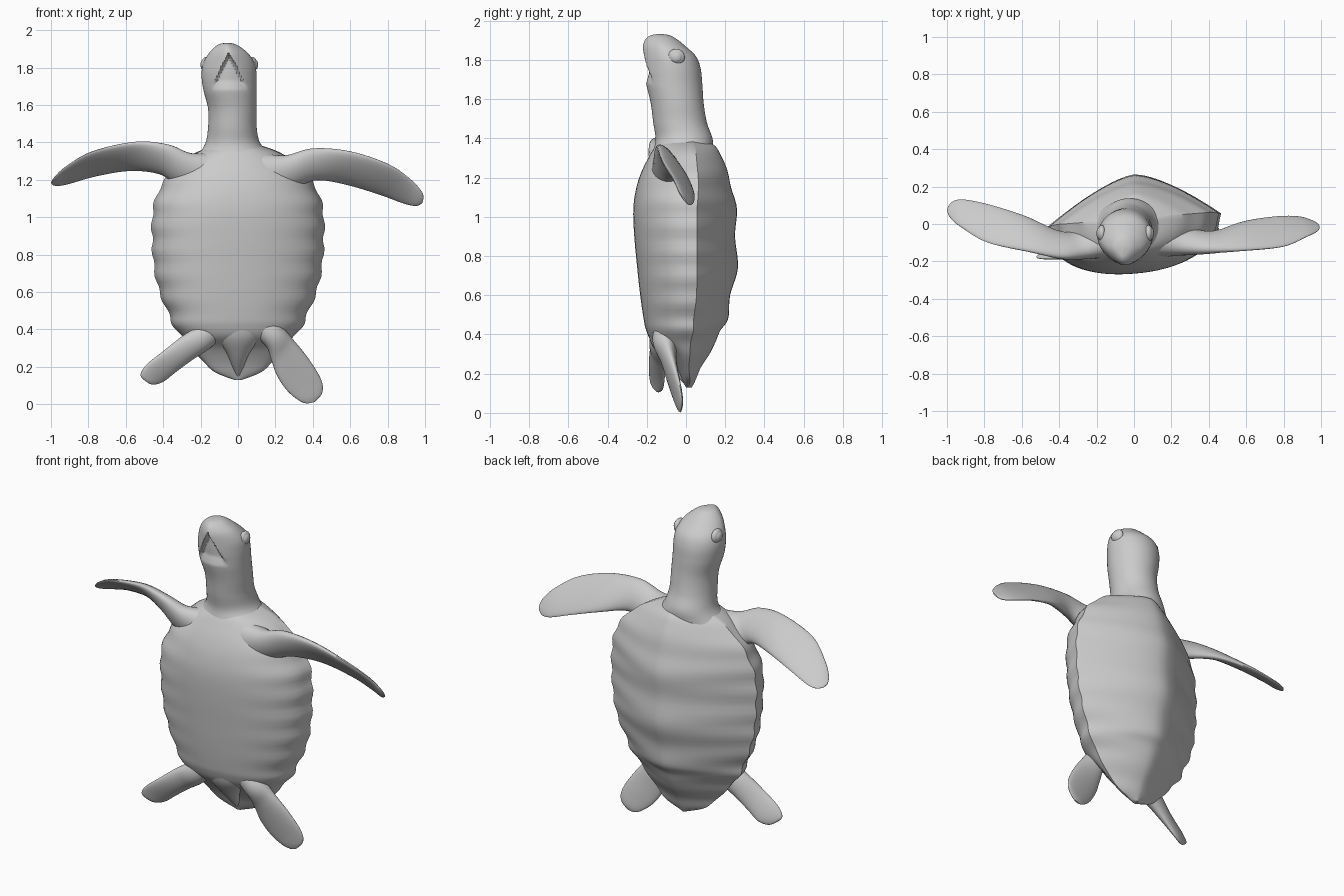
import bpy, bmesh, math
from mathutils import Vector

skin = bpy.data.materials.new("turtle grey")
skin.diffuse_color = (0.6, 0.6, 0.6, 1)


def spline(rows, steps):
    """Smoothly resample a short table of stations (Catmull-Rom)."""
    rows = [Vector(r) for r in rows]
    out = []
    for i in range(len(rows) - 1):
        a, b, c, d = rows[max(i - 1, 0)], rows[i], rows[i + 1], rows[min(i + 2, len(rows) - 1)]
        for k in range(steps):
            t = k / steps
            out.append(0.5 * (2 * b + (c - a) * t + (2 * a - 5 * b + 4 * c - d) * t * t
                              + (3 * b - a - 3 * c + d) * t ** 3))
    return out + [rows[-1]]


def finish(obj, angle=50):
    obj.data.materials.append(skin)
    bpy.ops.object.select_all(action='DESELECT')
    obj.select_set(True)
    bpy.context.view_layer.objects.active = obj
    bpy.ops.object.shade_smooth_by_angle(angle=math.radians(angle))


def loft(name, rings, angle=50):
    """Skin a list of equal-sized closed rings and cap both ends."""
    bm = bmesh.new()
    vs = [[bm.verts.new(p) for p in ring] for ring in rings]
    n = len(rings[0])
    for a, b in zip(vs, vs[1:]):
        for i in range(n):
            bm.faces.new((a[i], a[(i + 1) % n], b[(i + 1) % n], b[i]))
    bm.faces.new(vs[0])
    bm.faces.new(vs[-1])
    bmesh.ops.recalc_face_normals(bm, faces=bm.faces)
    mesh = bpy.data.meshes.new(name)
    bm.to_mesh(mesh)
    bm.free()
    obj = bpy.data.objects.new(name, mesh)
    bpy.context.collection.objects.link(obj)
    finish(obj, angle)


def spow(v, e):
    return math.copysign(abs(v) ** e, v)


# Shell and belly: z, half width, belly y, rim y, keel y
body = [(0.13, 0.02, 0.00, 0.015, 0.03), (0.17, 0.12, -0.02, 0.01, 0.05),
        (0.23, 0.19, -0.05, 0.00, 0.075), (0.30, 0.25, -0.10, 0.00, 0.12),
        (0.36, 0.30, -0.17, 0.00, 0.15), (0.42, 0.345, -0.20, 0.01, 0.175),
        (0.48, 0.37, -0.213, 0.01, 0.215), (0.60, 0.42, -0.23, 0.02, 0.225),
        (0.74, 0.45, -0.245, 0.02, 0.265), (0.90, 0.46, -0.26, 0.02, 0.25),
        (1.04, 0.455, -0.265, 0.02, 0.26), (1.15, 0.42, -0.25, 0.03, 0.23),
        (1.24, 0.36, -0.22, 0.03, 0.21), (1.31, 0.28, -0.185, 0.03, 0.18),
        (1.36, 0.19, -0.155, 0.03, 0.15), (1.39, 0.10, -0.12, 0.02, 0.10)]
rings = []
for z, w, belly, rim, keel in spline(body, 5):
    w += 0.006 * math.sin(z * 48) * min(1, w * 3)
    ring = []
    for i in range(72):
        a = 2 * math.pi * i / 72
        c, s = math.cos(a), math.sin(a)
        if s >= -1e-6:
            x, y = w * c, rim + (keel - rim) * (1 - abs(c) ** 1.5)
        else:
            x, y = 0.985 * w * spow(c, 0.9), rim - (rim - belly) * abs(s) ** 0.85
        ring.append((x, y + 0.08 * x, z))
    rings.append(ring)
loft("shell_and_belly", rings, 40)

# Neck and head: z, centre x, centre y, half width, half depth
neck = [(1.20, 0.00, -0.03, 0.28, 0.16), (1.29, -0.01, -0.03, 0.245, 0.155),
        (1.345, -0.02, -0.015, 0.185, 0.15), (1.40, -0.028, -0.01, 0.145, 0.145),
        (1.48, -0.03, -0.03, 0.13, 0.137), (1.58, -0.03, -0.045, 0.13, 0.135),
        (1.68, -0.043, -0.06, 0.142, 0.143), (1.76, -0.048, -0.068, 0.147, 0.142),
        (1.82, -0.048, -0.08, 0.138, 0.13), (1.87, -0.05, -0.105, 0.11, 0.103),
        (1.905, -0.055, -0.12, 0.075, 0.075), (1.925, -0.058, -0.125, 0.043, 0.045),
        (1.932, -0.058, -0.125, 0.008, 0.01)]
rings = []
for z, cx, cy, rx, ry in spline(neck, 9):
    beak = max(0, min(1, (z - 1.66) / 0.2))
    ring = []
    for i in range(96):
        a = 2 * math.pi * i / 96
        c, s = math.cos(a), math.sin(a)
        x, y = rx * c, ry * s
        if s < 0:
            # Narrow the snout to a point and set the lower jaw back below the mouth line
            x *= 1 - 0.28 * beak * abs(s) ** 2
            half = (1.875 - z) * 0.52
            if z > 1.68 and abs(x) < half:
                y += 0.02 * min(1, (half - abs(x)) / 0.012) * min(1, (z - 1.68) / 0.05)
            elif z > 1.72:
                y -= 0.012 * beak * abs(s) ** 3
        ring.append((cx + x, cy + y, z))
    rings.append(ring)
loft("neck_and_head", rings, 40)

# Eyes and their lids
for side, x in (("left", -0.172), ("right", 0.078)):
    for part, size, push in (("eyelid", 0.044, 0), ("eye", 0.031, 0.012)):
        bpy.ops.mesh.primitive_uv_sphere_add(
            segments=24, ring_count=12, radius=size,
            location=(x + math.copysign(push, x), -0.05, 1.815))
        eye = bpy.context.object
        eye.name = side + "_" + part
        eye.scale = (0.55, 1, 0.95)
        finish(eye)


def flipper(name, stations):
    """Blade through pairs of leading and trailing edge points plus thickness."""
    rings = []
    for row in spline(stations, 6):
        lead, trail, thick = Vector(row[0:3]), Vector(row[3:6]), row[6]
        rings.append((lead, trail, thick))
    out = []
    for k, (lead, trail, thick) in enumerate(rings):
        p, q = rings[max(k - 1, 0)], rings[min(k + 1, len(rings) - 1)]
        along = (q[0] + q[1]) - (p[0] + p[1])
        mid, half = (lead + trail) / 2, (lead - trail) / 2
        normal = along.cross(half).normalized() * thick
        out.append([mid + half * math.cos(2 * math.pi * i / 28)
                    + normal * math.sin(2 * math.pi * i / 28) for i in range(28)])
    loft(name, out, 60)


flipper("right_front_flipper", [
    (0.12, -0.12, 1.34, 0.18, -0.03, 1.08, 0.10),
    (0.25, -0.14, 1.325, 0.33, -0.05, 1.17, 0.065),
    (0.40, -0.145, 1.365, 0.43, -0.05, 1.20, 0.045),
    (0.60, -0.14, 1.35, 0.58, 0.01, 1.175, 0.030),
    (0.80, -0.12, 1.285, 0.76, 0.04, 1.12, 0.020),
    (0.92, -0.07, 1.205, 0.88, 0.04, 1.075, 0.014),
    (0.98, -0.04, 1.14, 0.95, 0.02, 1.06, 0.010),
    (0.993, -0.02, 1.105, 0.985, 0.0, 1.075, 0.004)])
flipper("left_front_flipper", [
    (-0.12, -0.12, 1.34, -0.18, -0.03, 1.08, 0.10),
    (-0.25, -0.165, 1.335, -0.33, -0.06, 1.18, 0.065),
    (-0.38, -0.18, 1.385, -0.42, -0.04, 1.235, 0.045),
    (-0.55, -0.15, 1.40, -0.58, 0.04, 1.25, 0.030),
    (-0.78, -0.10, 1.35, -0.76, 0.10, 1.22, 0.020),
    (-0.92, -0.02, 1.27, -0.90, 0.13, 1.18, 0.014),
    (-0.98, 0.03, 1.215, -0.96, 0.125, 1.168, 0.010),
    (-1.0, 0.07, 1.185, -0.99, 0.10, 1.172, 0.004)])
flipper("right_hind_flipper", [
    (0.12, -0.09, 0.52, 0.08, -0.09, 0.36, 0.07),
    (0.23, -0.11, 0.42, 0.15, -0.10, 0.31, 0.065),
    (0.30, -0.09, 0.34, 0.18, -0.09, 0.23, 0.042),
    (0.38, -0.06, 0.24, 0.21, -0.08, 0.15, 0.028),
    (0.445, -0.03, 0.13, 0.265, -0.06, 0.07, 0.018),
    (0.45, -0.02, 0.06, 0.33, -0.04, 0.017, 0.012),
    (0.41, -0.025, 0.012, 0.37, -0.03, 0.003, 0.004)])
flipper("left_hind_flipper", [
    (-0.12, -0.09, 0.52, -0.08, -0.09, 0.36, 0.07),
    (-0.21, -0.15, 0.42, -0.17, -0.10, 0.29, 0.06),
    (-0.30, -0.165, 0.36, -0.25, -0.11, 0.235, 0.042),
    (-0.39, -0.18, 0.29, -0.33, -0.115, 0.175, 0.028),
    (-0.485, -0.185, 0.215, -0.40, -0.12, 0.12, 0.018),
    (-0.52, -0.18, 0.165, -0.455, -0.14, 0.105, 0.012),
    (-0.515, -0.17, 0.14, -0.49, -0.155, 0.12, 0.004)])

# Short pointed tail tucked under the shell
rings = []
for z, y, rx, ry in spline([(0.46, -0.12, 0.16, 0.08), (0.36, -0.11, 0.12, 0.07),
                            (0.27, -0.07, 0.06, 0.05), (0.20, -0.03, 0.03, 0.03),
                            (0.145, 0.0, 0.004, 0.006)], 5):
    rings.append([(rx * math.cos(2 * math.pi * i / 28), y + ry * math.sin(2 * math.pi * i / 28), z)
                  for i in range(28)])
loft("tail", rings)
